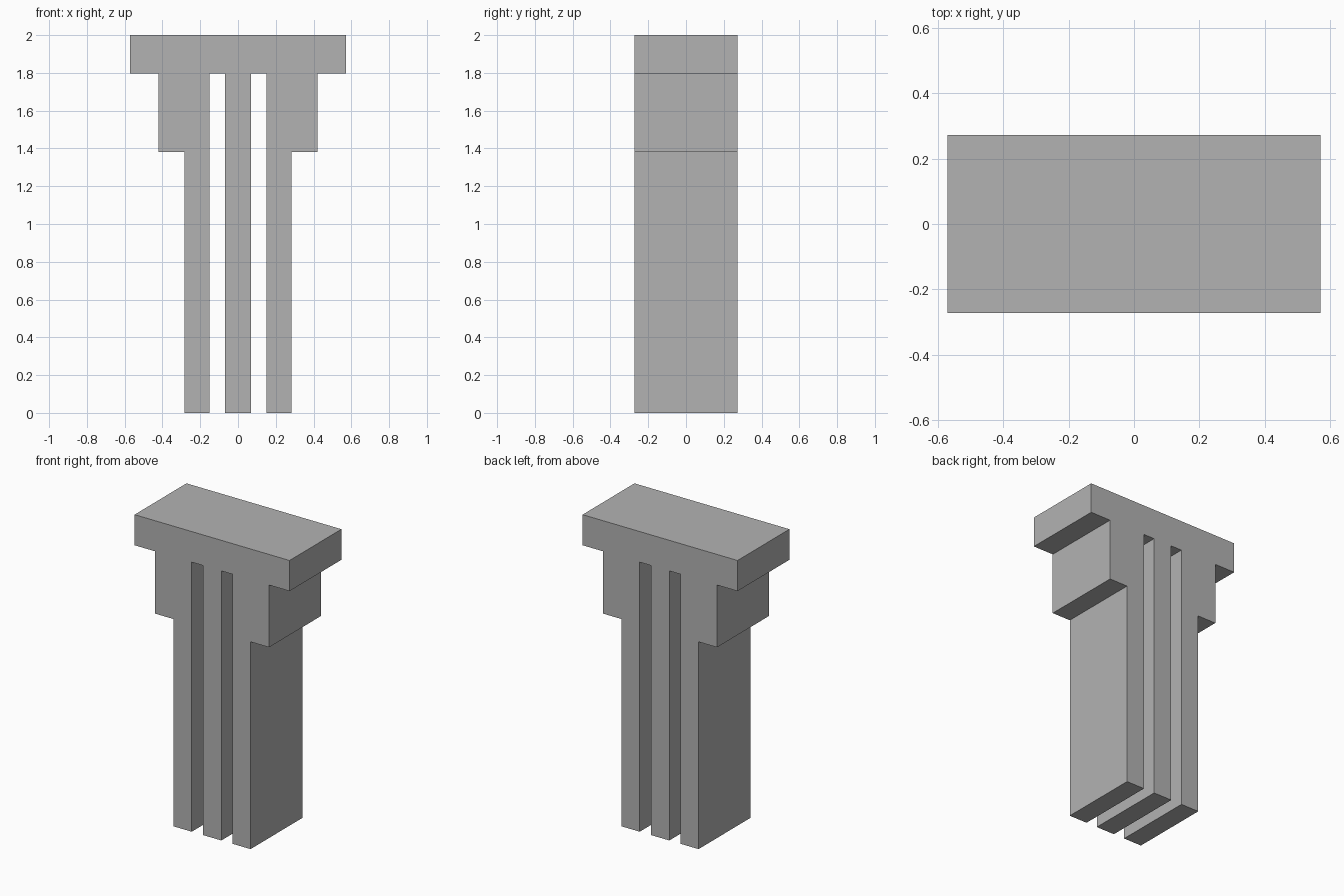
import bpy
import bmesh
from mathutils import Vector

if "Cube" in bpy.data.objects:
    bpy.data.objects.remove(bpy.data.objects["Cube"], do_unlink=True)

# Main dimensions
HALF_DEPTH = 0.273
TOP, CAP_BOTTOM, SHOULDER_BOTTOM = 2.0, 1.796, 1.381
CAP, SHOULDER, LEG_OUTER, LEG_INNER, MIDDLE_LEG = 0.571, 0.42, 0.284, 0.15, 0.068

# Plain grey material
grey = bpy.data.materials.new("plain_grey")
grey.use_nodes = True
colour = (0.45, 0.45, 0.45, 1.0)
grey.diffuse_color = colour
grey.node_tree.nodes["Principled BSDF"].inputs["Base Color"].default_value = colour

# Right-hand half of the outline: cap, shoulder, outer leg, slot, middle leg
half = [
    (CAP, TOP), (CAP, CAP_BOTTOM),
    (SHOULDER, CAP_BOTTOM), (SHOULDER, SHOULDER_BOTTOM),
    (LEG_OUTER, SHOULDER_BOTTOM), (LEG_OUTER, 0),
    (LEG_INNER, 0), (LEG_INNER, CAP_BOTTOM),
    (MIDDLE_LEG, CAP_BOTTOM), (MIDDLE_LEG, 0),
]
outline = half + [(-x, z) for x, z in reversed(half)]

# Extrude the mirrored outline from front to back
bm = bmesh.new()
face = bm.faces.new([bm.verts.new((x, -HALF_DEPTH, z)) for x, z in outline])
result = bmesh.ops.extrude_face_region(bm, geom=[face], use_keep_orig=True)
back = [v for v in result["geom"] if isinstance(v, bmesh.types.BMVert)]
bmesh.ops.translate(bm, verts=back, vec=Vector((0, 2 * HALF_DEPTH, 0)))
bmesh.ops.recalc_face_normals(bm, faces=bm.faces)

mesh = bpy.data.meshes.new("three_legged_pier")
bm.to_mesh(mesh)
bm.free()
mesh.materials.append(grey)
pier = bpy.data.objects.new("three_legged_pier", mesh)
bpy.context.collection.objects.link(pier)
